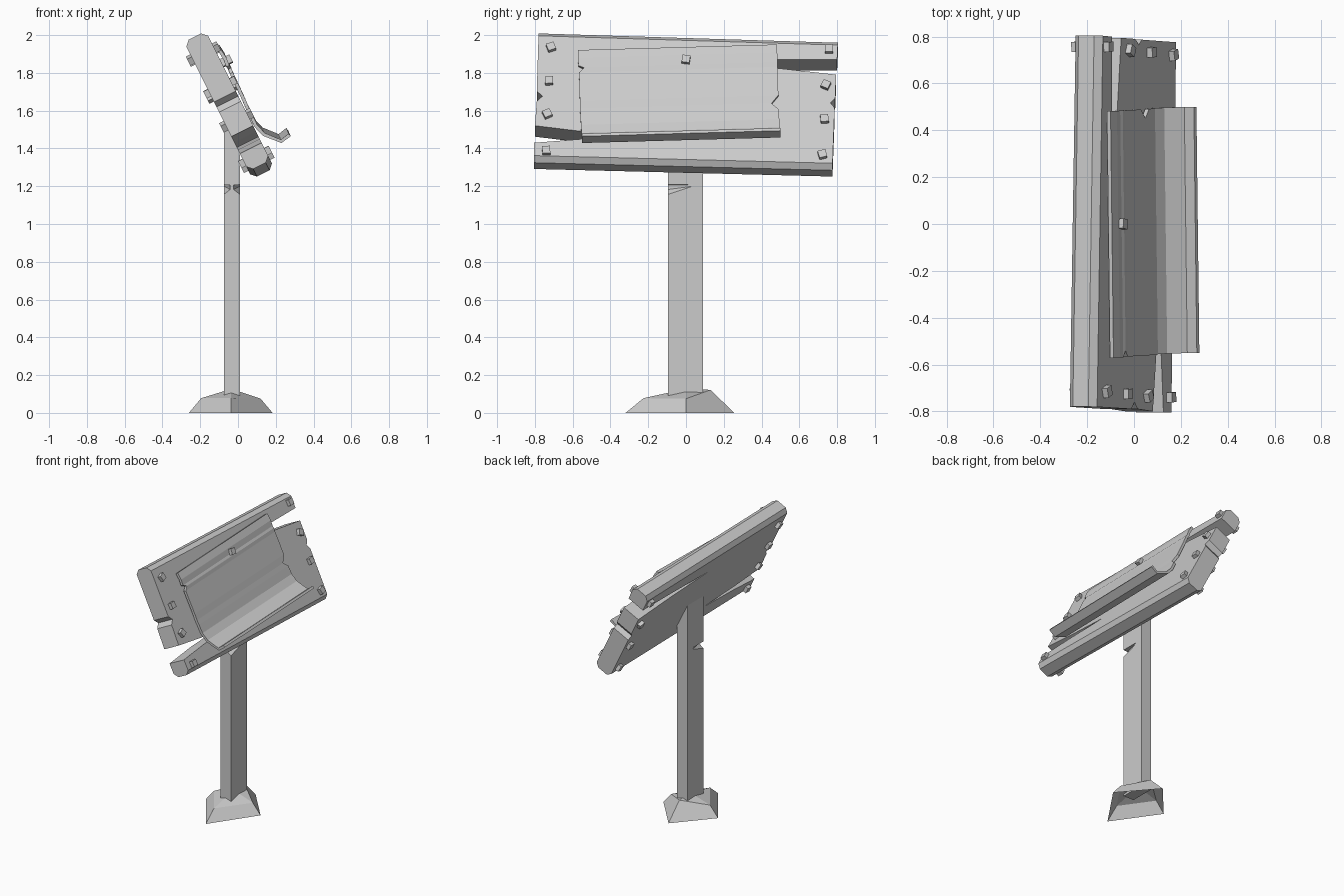
import bpy, bmesh, math
from mathutils import Vector, Matrix

if "Cube" in bpy.data.objects:
    bpy.data.objects.remove(bpy.data.objects["Cube"])

# Tilted board frame: columns are along-board (y), up-board, face normal (+x side)
UP = Vector((-0.447, 0, 0.894)).normalized()
NORMAL = Vector((0.894, 0, 0.447)).normalized()
ORIGIN = Vector((-0.047, 0, 1.63))
FRAME = Matrix.Translation(ORIGIN) @ Matrix((Vector((0, 1, 0)), UP, NORMAL)).transposed().to_4x4()
HALF = 0.065


def finish(bm, name):
    bmesh.ops.recalc_face_normals(bm, faces=bm.faces)
    mesh = bpy.data.meshes.new(name)
    bm.to_mesh(mesh)
    bm.free()
    obj = bpy.data.objects.new(name, mesh)
    bpy.context.collection.objects.link(obj)
    return obj


def loft(bm, rings, closed=True):
    rows = [[bm.verts.new(p) for p in ring] for ring in rings]
    n = len(rows[0])
    for a, b in zip(rows, rows[1:]):
        for i in range(n if closed else n - 1):
            j = (i + 1) % n
            bm.faces.new((a[i], a[j], b[j], b[i]))
    return rows


# Board: one outline with two long cracks and two end chips, long edges chamfered
outline = [(-0.78, 0.405), (0.805, 0.35), (0.80, 0.236), (0.48, 0.236), (0.05, 0.225),
           (0.48, 0.186), (0.795, 0.147), (0.79, 0.01), (0.765, -0.02), (0.787, -0.05),
           (0.775, -0.405), (-0.805, -0.36), (-0.805, -0.256), (-0.55, -0.234),
           (-0.2, -0.22), (-0.55, -0.189), (-0.80, -0.155), (-0.79, -0.01),
           (-0.76, 0.02), (-0.79, 0.05)]
bm = bmesh.new()
rows = loft(bm, [[(u, v, n) for u, v in outline] for n in (-HALF, HALF)])
bm.faces.new(rows[0])
bm.faces.new(rows[1])
long_edges = [e for e in bm.edges if e.calc_length() > 1.2]
bmesh.ops.bevel(bm, geom=long_edges, offset=0.028, segments=1, affect='EDGES')
bmesh.ops.triangulate(bm, faces=[f for f in bm.faces if len(f.verts) > 4])
board = finish(bm, "board")
board.matrix_world = FRAME

# Nails driven right through the board, twisted a little
nails = [(-0.715, 1.94, 20), (-0.725, 1.762, 3), (-0.735, 1.587, 25), (-0.74, 1.393, 2),
         (0.757, 1.93, 2), (0.74, 1.74, -25), (0.733, 1.56, 5), (0.722, 1.372, 15)]
for i, (y, z, twist) in enumerate(nails):
    bm = bmesh.new()
    bmesh.ops.create_cube(bm, size=1, matrix=Matrix.Diagonal((0.042, 0.042, 0.18, 1)))
    nail = finish(bm, f"nail_{i + 1}")
    v = (z - 1.668) / 0.894
    nail.matrix_world = FRAME @ Matrix.Translation((y, v, 0)) @ Matrix.Rotation(math.radians(twist), 4, 'Z')

# Nail holding the notice sheet
bm = bmesh.new()
bmesh.ops.create_cube(bm, size=1, matrix=Matrix.Diagonal((0.042, 0.042, 0.07, 1)))
pin = finish(bm, "sheet_nail")
pin.matrix_world = FRAME @ Matrix.Translation((0, 0.215, 0.085)) @ Matrix.Rotation(-0.15, 4, 'Z')

# Notice sheet: curled bottom, torn nicks in the sides; rows are x, z, left y, right y
profile = [(-0.102, 1.932, -0.572, 0.482), (-0.075, 1.89, -0.571, 0.483),
           (-0.061, 1.852, -0.570, 0.484), (-0.05, 1.838, -0.54, 0.484),
           (-0.042, 1.815, -0.566, 0.485), (0.028, 1.665, -0.562, 0.489),
           (0.046, 1.622, -0.561, 0.452), (0.062, 1.59, -0.559, 0.491),
           (0.088, 1.535, -0.556, 0.494), (0.13, 1.49, -0.553, 0.497),
           (0.222, 1.453, -0.551, 0.50), (0.267, 1.487, -0.55, 0.50)]
bm = bmesh.new()
loft(bm, [[(x - 0.012 * y, y, z + 0.028 * y) for y in (yl, yr)]
          for x, z, yl, yr in profile], closed=False)
sheet = finish(bm, "notice_sheet")
thick = sheet.modifiers.new("thickness", 'SOLIDIFY')
thick.thickness = 0.018
thick.offset = 0

# Post with a slanted top buried in the board
X0, X1, Y0, Y1 = -0.075, 0.01, -0.095, 0.09
bm = bmesh.new()
rows = loft(bm, [[(X0, Y0, 0.08), (X1, Y0, 0.08), (X1, Y1, 0.08), (X0, Y1, 0.08)],
                 [(X0, Y0, 1.62), (X1, Y0, 1.45), (X1, Y1, 1.45), (X0, Y1, 1.62)]])
bm.faces.new(rows[0])
bm.faces.new(rows[1])
post = finish(bm, "post")

# Split near the top of the post: a tapering wedge cut from each broad side
for side, xe, xc in (("left", X0, -0.036), ("right", X1, -0.029)):
    out = xe + (-0.02 if xe < xc else 0.02)
    bm = bmesh.new()
    for p in [(out, Y0 - 0.02, 1.21), (out, Y0 - 0.02, 1.135), (out, Y1 + 0.02, 1.21),
              (xc, Y0 - 0.02, 1.205), (xc, Y0 - 0.02, 1.18)]:
        bm.verts.new(p)
    bmesh.ops.convex_hull(bm, input=bm.verts)
    cutter = finish(bm, "split_cutter_" + side)
    cutter.hide_render = True
    cutter.hide_viewport = True
    cut = post.modifiers.new("split_" + side, 'BOOLEAN')
    cut.object = cutter
    cut.operation = 'DIFFERENCE'
    cut.solver = 'EXACT'

# Ground mound: hollow diamond shell rising to the post
bm = bmesh.new()
rows = loft(bm, [[(-0.26, 0, 0), (-0.037, -0.32, 0), (0.183, 0, 0), (-0.037, 0.255, 0)],
                 [(-0.195, 0, 0.078), (-0.037, -0.225, 0.078), (0.12, 0, 0.075), (-0.037, 0.13, 0.122)]])
apex = bm.verts.new((-0.035, 0, 0.127))
for i in range(4):
    bm.faces.new((rows[1][i], rows[1][(i + 1) % 4], apex))
finish(bm, "ground_mound")
